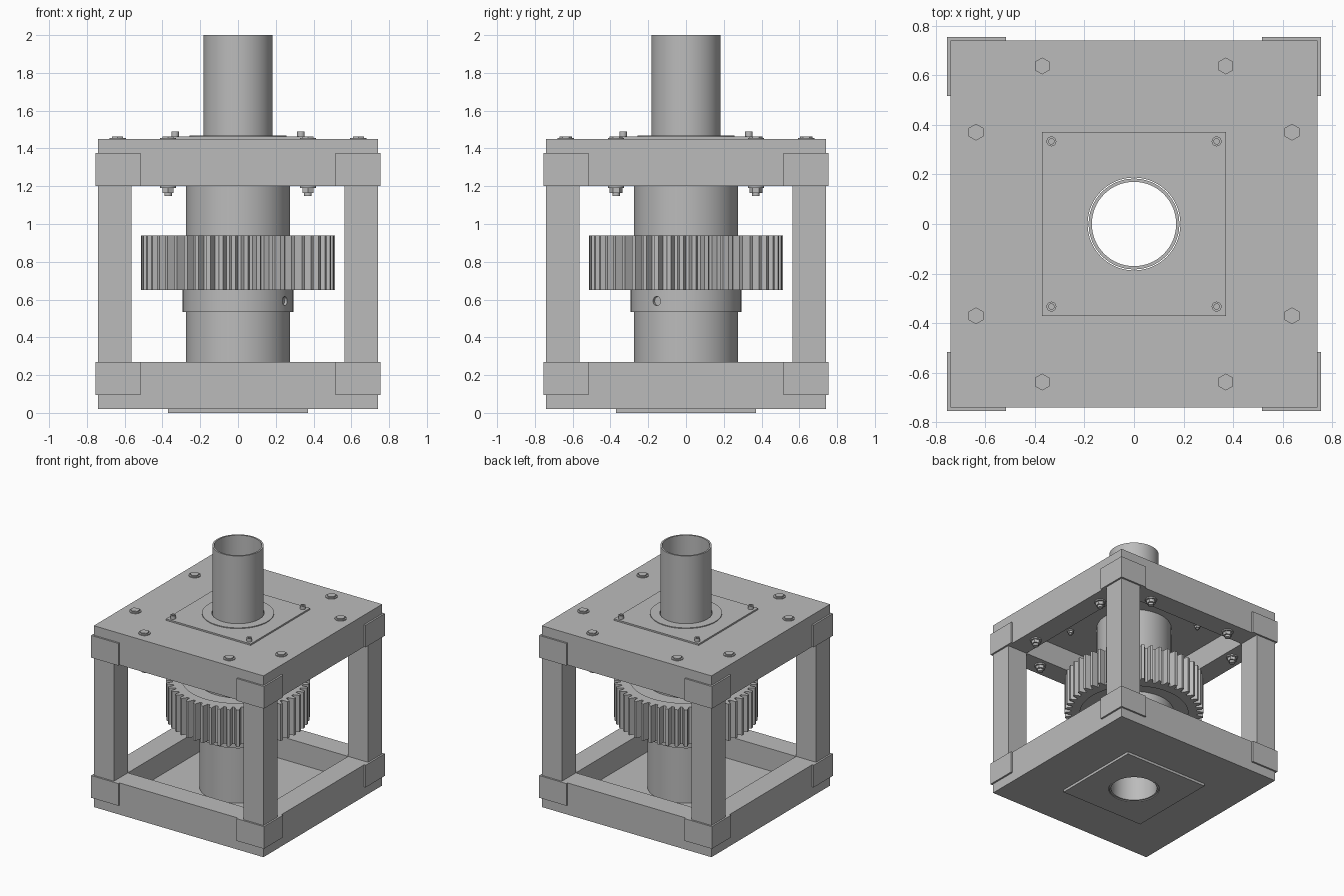
import bpy, bmesh, math
from mathutils import Matrix, Vector

cube = bpy.data.objects.get("Cube")
if cube:
    bpy.data.objects.remove(cube, do_unlink=True)

steel = bpy.data.materials.new("plain grey steel")
steel.use_nodes = True
GREY = (0.5, 0.5, 0.5, 1)
steel.diffuse_color = GREY
steel.node_tree.nodes["Principled BSDF"].inputs["Base Color"].default_value = GREY


def finish(name, bm):
    bmesh.ops.recalc_face_normals(bm, faces=bm.faces)
    mesh = bpy.data.meshes.new(name)
    bm.to_mesh(mesh)
    bm.free()
    mesh.materials.append(steel)
    mesh.shade_smooth()
    mesh.set_sharp_from_angle(angle=math.radians(30))
    obj = bpy.data.objects.new(name, mesh)
    bpy.context.collection.objects.link(obj)
    return obj


def add_box(bm, lo, hi):
    lo, hi = Vector(lo), Vector(hi)
    size = hi - lo
    m = Matrix.Translation((lo + hi) / 2) @ Matrix.Diagonal((*size, 1))
    bmesh.ops.create_cube(bm, size=1, matrix=m)


def add_cyl(bm, x, y, z0, z1, r, sides=24):
    bmesh.ops.create_cone(bm, cap_ends=True, segments=sides, radius1=r, radius2=r,
                          depth=z1 - z0, matrix=Matrix.Translation((x, y, (z0 + z1) / 2)))


def slab(name, half, z0, z1):
    bm = bmesh.new()
    add_box(bm, (-half, -half, z0), (half, half, z1))
    return finish(name, bm)


def cylinder(name, x, y, z0, z1, r, sides=24):
    bm = bmesh.new()
    add_cyl(bm, x, y, z0, z1, r, sides)
    return finish(name, bm)


def lathe(name, profile, angles):
    """Closed ring; each profile point is (radius, z), radius may depend on step."""
    bm = bmesh.new()
    rings = []
    for i, a in enumerate(angles):
        ring = []
        for r, z in profile:
            rad = r(i) if callable(r) else r
            ring.append(bm.verts.new((rad * math.cos(a), rad * math.sin(a), z)))
        rings.append(ring)
    n, k = len(rings), len(profile)
    for i in range(n):
        a, b = rings[i], rings[(i + 1) % n]
        for j in range(k):
            bm.faces.new((a[j], b[j], b[(j + 1) % k], a[(j + 1) % k]))
    return finish(name, bm)


ROUND = [math.tau * i / 64 for i in range(64)]


def tube(name, r0, r1, z0, z1):
    return lathe(name, [(r0, z0), (r1, z0), (r1, z1), (r0, z1)], ROUND)


def cut(obj, cutter):
    cutter.hide_render = True
    mod = obj.modifiers.new("cut", "BOOLEAN")
    mod.operation, mod.solver, mod.object = "DIFFERENCE", "EXACT", cutter
    dg = bpy.context.evaluated_depsgraph_get()
    mesh = bpy.data.meshes.new_from_object(obj.evaluated_get(dg))
    obj.modifiers.clear()
    obj.data = mesh
    mesh.shade_smooth()
    mesh.set_sharp_from_angle(angle=math.radians(30))
    bpy.data.objects.remove(cutter, do_unlink=True)


OUT, INN, BORE = 0.74, 0.565, 0.187
LOW, HIGH = 0.27, 1.20            # faces of the two trays that meet the posts
FLOOR, CEIL = 0.095, 1.375        # inner faces of the plates

# Hollow bottom and top trays
base = slab("base_tray", OUT, 0.02, LOW)
cut(base, slab("pocket", INN, FLOOR, LOW + 0.1))
top = slab("top_tray", OUT, HIGH, 1.45)
cut(top, slab("pocket", INN, HIGH - 0.1, CEIL))

# Cover plates
foot = slab("base_cover", 0.37, 0, 0.02)
lid = slab("top_cover", 0.37, 1.45, 1.462)
for plate in (base, top, foot, lid):
    cut(plate, cylinder("bore", 0, 0, -1, 3, BORE, 64))
tube("top_cover_boss", BORE, 0.257, 1.462, 1.468)

# Corner posts and wrap-around corner brackets
for sx in (-1, 1):
    for sy in (-1, 1):
        tag = ("left" if sx > 0 else "right") + ("_back" if sy > 0 else "_front")
        bm = bmesh.new()
        add_box(bm, (min(sx * INN, sx * OUT), min(sy * INN, sy * OUT), LOW),
                (max(sx * INN, sx * OUT), max(sy * INN, sy * OUT), HIGH))
        finish("post_" + tag, bm)
        for level, z0, z1 in (("lower", FLOOR, LOW), ("upper", HIGH, CEIL)):
            bm = bmesh.new()
            shape = [(0.515, OUT), (OUT, OUT), (OUT, 0.515),
                     (0.754, 0.515), (0.754, 0.754), (0.515, 0.754)]
            face = bm.faces.new([bm.verts.new((sx * x, sy * y, z0)) for x, y in shape])
            ext = bmesh.ops.extrude_face_region(bm, geom=[face])
            moved = [v for v in ext["geom"] if isinstance(v, bmesh.types.BMVert)]
            bmesh.ops.translate(bm, verts=moved, vec=(0, 0, z1 - z0))
            finish(level + "_bracket_" + tag, bm)

# Hollow shaft and the sleeve around it
tube("hollow_shaft", 0.17, 0.183, 0.004, 2.0)
tube("sleeve", BORE, 0.276, FLOOR, CEIL)

# Gear collar with a radial set screw hole
collar = tube("gear_collar", 0.27, 0.293, 0.535, 0.67)
bm = bmesh.new()
aim = Matrix.Rotation(math.radians(-32), 4, "Z")
bmesh.ops.create_cone(bm, cap_ends=True, segments=24, radius1=0.024, radius2=0.024, depth=0.2,
                      matrix=aim @ Matrix.Translation((0.3, 0, 0.592))
                      @ Matrix.Rotation(math.pi / 2, 4, "Y"))
cut(collar, finish("screw_hole", bm))

# Spur gear with a shallow recess on both faces
TEETH = 48
steps = [math.tau * (t + f) / TEETH for t in range(TEETH) for f in (0, 0.28, 0.48, 0.8)]


def tooth(i):
    return 0.468 if i % 4 < 2 else 0.514


G0, G1, DIP = 0.65, 0.94, 0.015
lathe("spur_gear", [(0.27, G0 + DIP), (0.4, G0 + DIP), (0.4, G0), (tooth, G0),
                    (tooth, G1), (0.4, G1), (0.4, G1 - DIP), (0.27, G1 - DIP)], steps)

# Large bolts through the top tray rim
spots = [(sx * a, sy * b) for a, b in ((0.37, 0.637), (0.637, 0.37))
         for sx in (-1, 1) for sy in (-1, 1)]
for n, (x, y) in enumerate(spots):
    bm = bmesh.new()
    add_cyl(bm, x, y, 1.45, 1.456, 0.043)
    add_cyl(bm, x, y, 1.456, 1.464, 0.034, 6)
    add_cyl(bm, x, y, 1.19, HIGH, 0.043)
    add_cyl(bm, x, y, 1.165, 1.19, 0.034, 6)
    add_cyl(bm, x, y, 1.147, 1.165, 0.02)
    finish("rim_bolt_%d" % (n + 1), bm)

# Small socket-head bolts in the top cover, with nuts under the plate
for n, (sx, sy) in enumerate([(-1, -1), (1, -1), (1, 1), (-1, 1)]):
    x, y = sx * 0.333, sy * 0.333
    screw = lathe("cover_bolt_%d" % (n + 1),
                  [(0.0005, 1.462), (0.02, 1.462), (0.02, 1.489), (0.011, 1.489),
                   (0.011, 1.475), (0.0005, 1.475)], ROUND[::4])
    screw.location = (x, y, 0)
    bm = bmesh.new()
    add_cyl(bm, x, y, 1.367, CEIL, 0.026)
    add_cyl(bm, x, y, 1.35, 1.367, 0.021, 6)
    add_cyl(bm, x, y, 1.338, 1.35, 0.011, 12)
    finish("cover_nut_%d" % (n + 1), bm)
